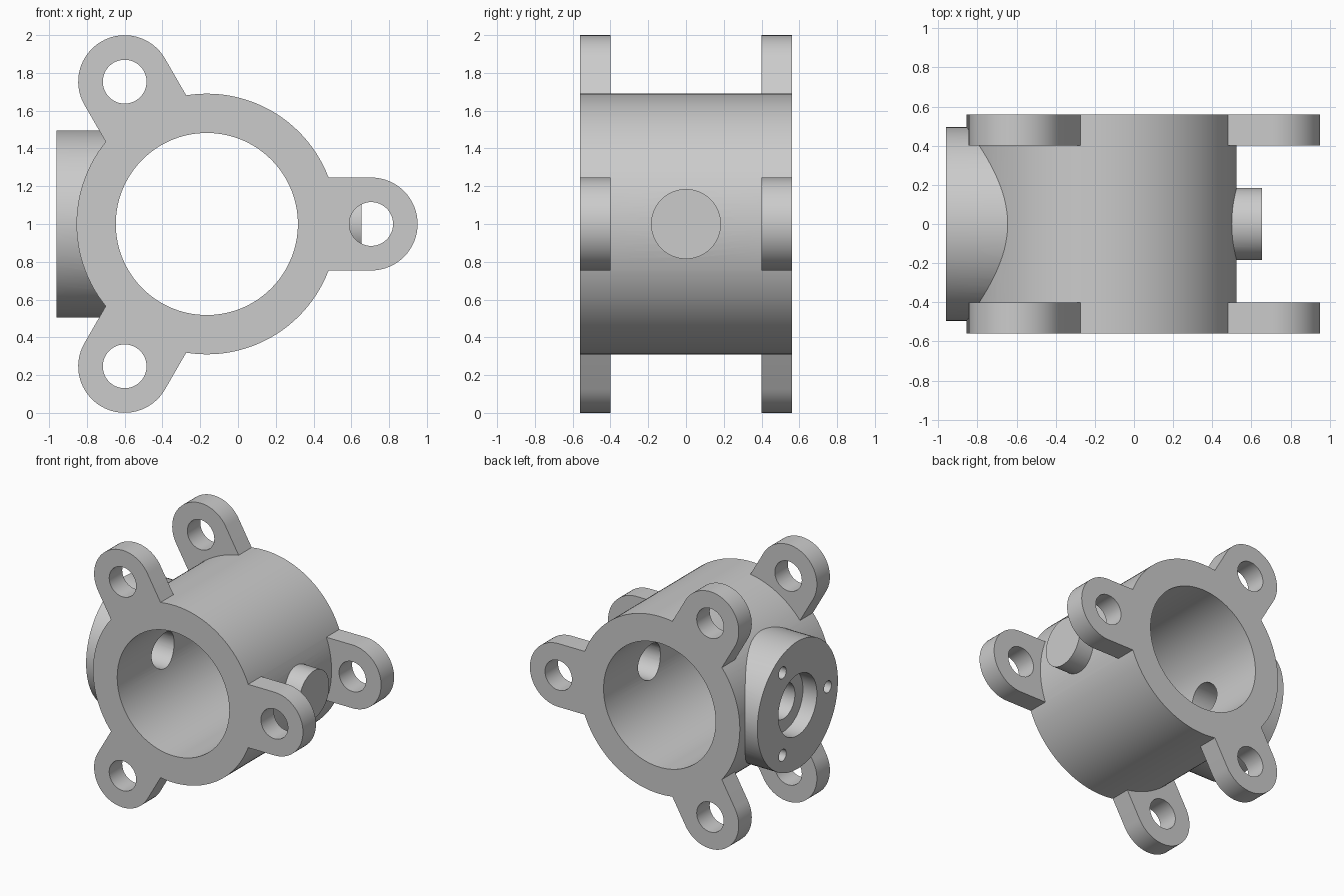
import bpy, bmesh, math

if "Cube" in bpy.data.objects:
    bpy.data.objects.remove(bpy.data.objects["Cube"])

CX, CZ = -0.165, 1.0          # axis of the main bore
HALF = 0.56                   # half length of the barrel
LUG_DIST, LUG_R, LUG_HOLE_R = 0.87, 0.246, 0.116

metal = bpy.data.materials.new("plain_grey")
metal.diffuse_color = (0.6, 0.6, 0.6, 1)
metal.use_nodes = True
metal.node_tree.nodes["Principled BSDF"].inputs["Base Color"].default_value = metal.diffuse_color


def prism(name, ring_a, ring_b):
    """Closed solid between two matching outlines."""
    bm = bmesh.new()
    a = [bm.verts.new(p) for p in ring_a]
    b = [bm.verts.new(p) for p in ring_b]
    n = len(a)
    bm.faces.new(a)
    bm.faces.new(b[::-1])
    for i in range(n):
        j = (i + 1) % n
        bm.faces.new((a[j], a[i], b[i], b[j]))
    bmesh.ops.recalc_face_normals(bm, faces=bm.faces)
    me = bpy.data.meshes.new(name)
    bm.to_mesh(me)
    bm.free()
    me.materials.append(metal)
    ob = bpy.data.objects.new(name, me)
    bpy.context.collection.objects.link(ob)
    return ob


def circle(r, n):
    return [(r * math.cos(2 * math.pi * i / n), r * math.sin(2 * math.pi * i / n))
            for i in range(n)]


def along_y(name, outline, y0, y1):
    return prism(name, [(x, y0, z) for x, z in outline], [(x, y1, z) for x, z in outline])


def cyl_y(name, x, z, r, y0, y1, n=96):
    return along_y(name, [(x + u, z + v) for u, v in circle(r, n)], y0, y1)


def cyl_x(name, y, z, r, x0, x1, n=64):
    pts = [(y + u, z + v) for u, v in circle(r, n)]
    return prism(name, [(x0, a, b) for a, b in pts], [(x1, a, b) for a, b in pts])


def combine(target, tool, operation):
    mod = target.modifiers.new(operation.lower(), 'BOOLEAN')
    mod.operation = operation
    mod.solver = 'EXACT'
    mod.object = tool
    bpy.context.view_layer.objects.active = target
    bpy.ops.object.modifier_apply(modifier=mod.name)
    bpy.data.objects.remove(tool, do_unlink=True)


def lug_outline(angle):
    """Round-ended tab pointing away from the bore axis."""
    pts = [(0.58, -LUG_R)]
    for i in range(33):
        t = -math.pi / 2 + math.pi * i / 32
        pts.append((LUG_DIST + LUG_R * math.cos(t), LUG_R * math.sin(t)))
    pts.append((0.58, LUG_R))
    c, s = math.cos(angle), math.sin(angle)
    return [(CX + u * c - v * s, CZ + u * s + v * c) for u, v in pts]


# Barrel, port boss on the left and pin boss on the right
housing = cyl_y("housing", CX, CZ, 0.69, -HALF, HALF, 120)
combine(housing, cyl_x("port_boss", 0, CZ, 0.495, -0.96, -0.45, 96), 'UNION')
combine(housing, cyl_x("pin_boss", 0, CZ, 0.185, 0.655, 0.40), 'UNION')

# Three mounting lugs at each end
angles = [k * 2 * math.pi / 3 for k in range(3)]
for a in angles:
    for y0, y1 in ((-HALF, -0.40), (0.40, HALF)):
        combine(housing, along_y("lug", lug_outline(a), y0, y1), 'UNION')

# Main bore and lug holes
combine(housing, cyl_y("bore", CX, CZ, 0.482, -1, 1, 120), 'DIFFERENCE')
for a in angles:
    x, z = CX + LUG_DIST * math.cos(a), CZ + LUG_DIST * math.sin(a)
    for y0, y1 in ((-0.7, -0.3), (0.3, 0.7)):
        combine(housing, cyl_y("lug_hole", x, z, LUG_HOLE_R, y0, y1, 48), 'DIFFERENCE')

# Stepped port, blind hole behind the pin boss, and three bolt holes
combine(housing, cyl_x("counterbore", 0, CZ, 0.237, -1.1, -0.84), 'DIFFERENCE')
combine(housing, cyl_x("cross_hole", 0, CZ, 0.138, -1.1, 0.55, 48), 'DIFFERENCE')
for a in angles:
    combine(housing, cyl_x("bolt_hole", -0.37 * math.cos(a), CZ + 0.37 * math.sin(a),
                           0.046, -1.1, -0.76, 24), 'DIFFERENCE')

# Smooth curved walls, keep machined edges crisp
bpy.ops.object.select_all(action='DESELECT')
housing.select_set(True)
bpy.context.view_layer.objects.active = housing
bpy.ops.object.shade_smooth_by_angle(angle=math.radians(30))
